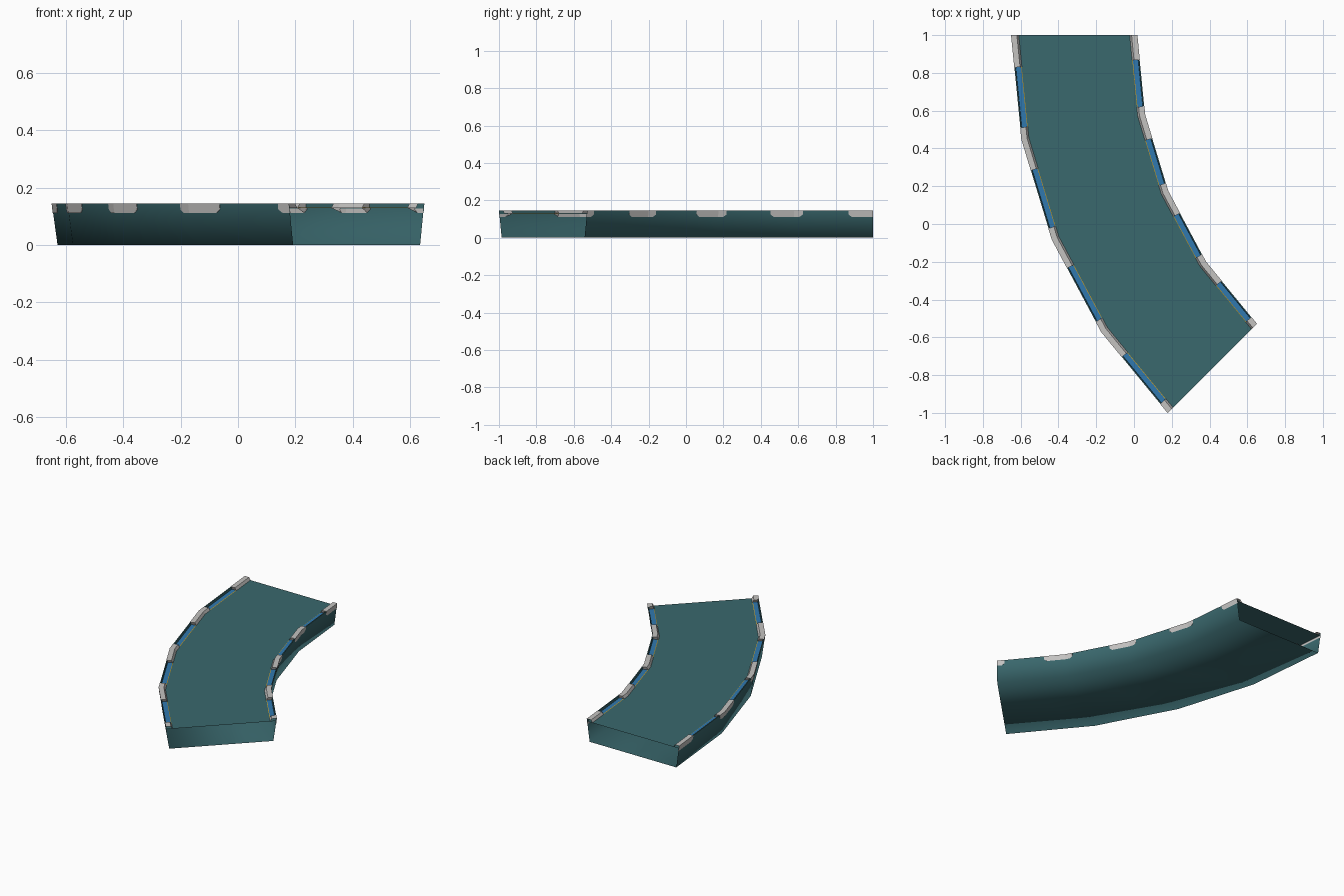
import bpy, bmesh, math

if "Cube" in bpy.data.objects:
    bpy.data.objects.remove(bpy.data.objects["Cube"])

CX, CY = 2.178, 1.0            # centre of the bend
R_OUT, R_IN = 2.828, 2.161     # top rim radii
SEGS, STEP = 4, math.radians(11.25)
TOP, DECK = 0.145, 0.129
PADS = [(0.0, 0.31), (0.89, 1.0)]   # pad spans along each segment
GAP = [(0.31, 0.89)]
FULL = [(0.0, 1.0)]


def mat(name, col):
    m = bpy.data.materials.new(name)
    m.diffuse_color = (*col, 1)
    m.use_nodes = True
    m.node_tree.nodes["Principled BSDF"].inputs["Base Color"].default_value = m.diffuse_color
    return m


TEAL = mat("teal", (0.042, 0.138, 0.153))
GREY = mat("light grey", (0.55, 0.54, 0.53))
BLUE = mat("blue", (0.03, 0.19, 0.43))
YELLOW = mat("yellow", (0.62, 0.36, 0.02))


def ring(r, i, z):
    a = i * STEP
    return (CX - r * math.cos(a), CY - r * math.sin(a), z)


def point(r, i, f, z):
    """Point at fraction f along the straight chord of segment i."""
    a, b = ring(r, i, z), ring(r, i + 1, z)
    return [p + (q - p) * f for p, q in zip(a, b)]


def outer(d):
    return R_OUT - d


def inner(d):
    return R_IN + d


def sweep(bm, rows, spans, caps=False):
    """Sweep rows of (radius, z, end inset) along the spans of each segment."""
    for i in range(SEGS):
        for f0, f1 in spans:
            ends = []
            for f, s in ((f0, 1), (f1, -1)):
                trim = s if 0 < f < 1 else 0
                ends.append([bm.verts.new(point(r, i, f + trim * t, z)) for r, z, t in rows])
            a, b = ends
            for k in range(len(rows) - 1):
                bm.faces.new((a[k], a[k + 1], b[k + 1], b[k]))
            if caps:
                for f, e in ((f0, a), (f1, b)):
                    if 0 < f < 1:
                        bm.faces.new(e)


def finish(name, bm, material, up=True, smooth=False):
    bmesh.ops.remove_doubles(bm, verts=bm.verts, dist=0.0001)
    bmesh.ops.recalc_face_normals(bm, faces=bm.faces)
    total = sum(f.normal.z * f.calc_area() for f in bm.faces)
    if (total > 0) != up:
        bmesh.ops.reverse_faces(bm, faces=bm.faces)
    for f in bm.faces:
        f.smooth = smooth
    me = bpy.data.meshes.new(name)
    bm.to_mesh(me)
    bm.free()
    me.materials.append(material)
    bpy.context.collection.objects.link(bpy.data.objects.new(name, me))


# Hollow trough: sloped walls and underside, open at both ends
bm = bmesh.new()
sweep(bm, [(outer(0), TOP, 0), (outer(0.02), 0, 0), (inner(0.02), 0, 0), (inner(0), TOP, 0)], FULL)
finish("trough", bm, TEAL, up=False, smooth=True)

# Walking deck
bm = bmesh.new()
sweep(bm, [(outer(0.003), DECK, 0), (inner(0.003), DECK, 0)], FULL)
finish("deck", bm, TEAL)

for side, rad in (("outer", outer), ("inner", inner)):
    # Thin rim lip between the pads
    bm = bmesh.new()
    sweep(bm, [(rad(0), TOP, 0), (rad(0.006), TOP, 0), (rad(0.008), DECK, 0)], GAP)
    finish(side + "_rim", bm, TEAL)

    # Blue light strip in the channel
    bm = bmesh.new()
    sweep(bm, [(rad(0.008), DECK + 0.002, 0), (rad(0.036), DECK + 0.002, 0)], GAP)
    finish(side + "_light_strip", bm, BLUE)

    # Thin yellow edge line
    bm = bmesh.new()
    sweep(bm, [(rad(0.036), DECK + 0.002, 0), (rad(0.039), DECK + 0.0005, 0)], GAP)
    finish(side + "_edge_line", bm, YELLOW)

    # Grey pads wrapping over the rim
    bm = bmesh.new()
    sweep(bm, [(rad(0.003), 0.112, 0.04), (rad(0.0015), 0.124, 0), (rad(-0.001), TOP + 0.0005, 0),
               (rad(0.03), TOP + 0.0005, 0), (rad(0.04), DECK, 0)], PADS, caps=True)
    finish(side + "_pads", bm, GREY)

    # Pad backing seen inside the open ends
    bm = bmesh.new()
    sweep(bm, [(rad(0.0065), 0.112, 0.04), (rad(0.005), 0.124, 0), (rad(0.0045), DECK - 0.001, 0)], PADS)
    finish(side + "_pad_backing", bm, GREY, up=False)
